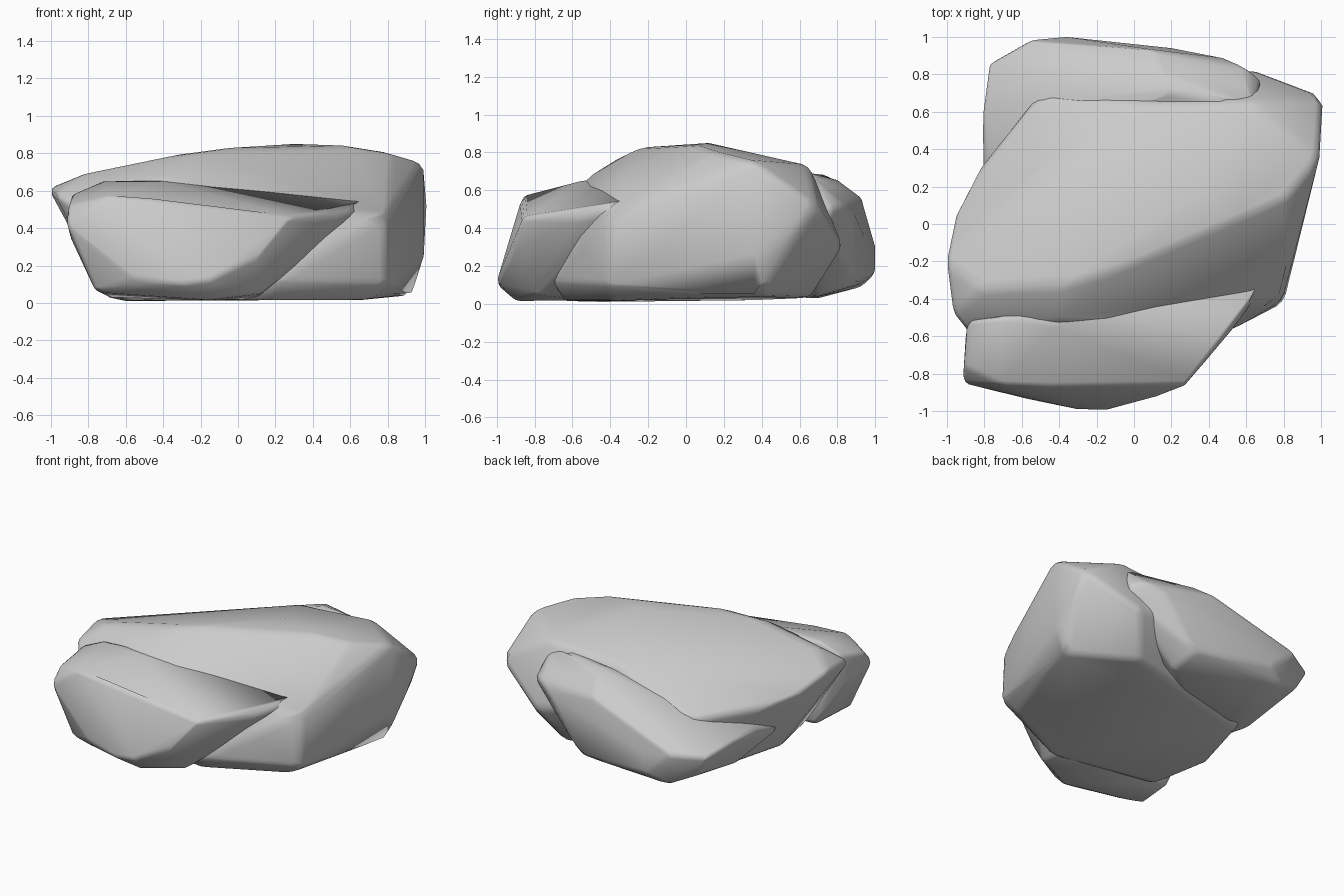
import bpy, bmesh, math


def rock(name, pts, bevel):
    """Convex boulder wrapped around a few corner points, edges worn round."""
    bm = bmesh.new()
    for p in pts:
        bm.verts.new(p)
    bmesh.ops.convex_hull(bm, input=bm.verts)
    loose = [v for v in bm.verts if not v.link_faces]
    bmesh.ops.delete(bm, geom=loose, context='VERTS')
    bmesh.ops.dissolve_limit(bm, angle_limit=math.radians(5),
                             verts=bm.verts[:], edges=bm.edges[:])
    bmesh.ops.recalc_face_normals(bm, faces=bm.faces[:])
    me = bpy.data.meshes.new(name)
    bm.to_mesh(me)
    bm.free()
    ob = bpy.data.objects.new(name, me)
    bpy.context.collection.objects.link(ob)
    bev = ob.modifiers.new("worn_edges", 'BEVEL')
    bev.width = bevel
    bev.segments = 2
    bev.limit_method = 'ANGLE'
    bev.angle_limit = math.radians(20)
    for p in me.polygons:
        p.use_smooth = True
    return ob


# Large central boulder: tilted top, overhanging left side, sloped front
rock("main_boulder", [
    # top
    (-0.40, -0.33, 0.785), (-0.10, -0.25, 0.825), (0.30, -0.08, 0.845),
    (0.60, 0.05, 0.84), (0.30, 0.12, 0.85), (0.82, 0.15, 0.805),
    (0.99, 0.35, 0.755), (0.64, 0.65, 0.73), (0.10, 0.64, 0.70),
    (-0.20, 0.64, 0.59), (-0.45, 0.70, 0.48), (-0.54, 0.67, 0.47),
    (-0.81, 0.33, 0.49), (-0.97, 0.02, 0.55), (-1.015, -0.20, 0.615),
    (-0.98, -0.48, 0.58), (-0.90, -0.58, 0.53), (-0.80, -0.35, 0.705),
    # sides
    (1.01, 0.69, 0.52), (0.97, 0.57, 0.30), (1.00, 0.40, 0.25),
    (0.64, 0.83, 0.30), (0.79, -0.41, 0.46), (0.80, -0.42, 0.10),
    (0.53, -0.56, 0.32), (0.20, -0.55, 0.52), (-0.40, -0.53, 0.66),
    (0.20, -0.71, 0.12),
    # base
    (0.93, 0.40, 0.04), (0.50, 0.66, 0.03), (0.70, -0.38, 0.015),
    (0.15, -0.65, 0.015), (-0.60, -0.50, 0.01), (-0.70, -0.10, 0.03),
    (-0.55, 0.40, 0.02), (0.0, -0.40, -0.005), (0.0, 0.30, -0.005),
], 0.04)

# Front boulder: steep face, ridge running out to a point on the right
rock("front_boulder", [
    (-0.89, -0.52, 0.58), (-0.72, -0.50, 0.655), (-0.40, -0.53, 0.655),
    (0.20, -0.52, 0.56), (0.70, -0.31, 0.545), (0.66, -0.37, 0.47),
    (0.30, -0.30, 0.50), (0.55, -0.54, 0.45), (0.28, -0.86, 0.46),
    (0.0, -0.87, 0.50), (-0.45, -0.87, 0.55), (-0.70, -0.86, 0.57),
    (-0.91, -0.76, 0.52), (-0.915, -0.85, 0.42), (-0.90, -0.60, 0.36),
    (-0.76, -0.82, 0.06), (-0.55, -0.94, 0.13),
    (-0.15, -1.0, 0.12), (-0.30, -0.995, 0.10), (0.10, -0.93, 0.24),
    (0.24, -0.86, 0.32), (0.12, -0.80, 0.05), (-0.15, -0.90, 0.015),
    (-0.70, -0.50, 0.03), (0.10, -0.50, 0.02), (0.35, -0.60, 0.26),
], 0.03)

# Back boulder: long slab leaning against the rear
rock("back_boulder", [
    (0.65, 0.62, 0.70), (0.20, 0.70, 0.69), (0.15, 0.80, 0.66),
    (-0.25, 0.68, 0.57), (-0.55, 0.60, 0.45), (-0.80, 0.33, 0.36),
    (-0.815, 0.60, 0.36), (-0.80, 0.04, 0.25), (-0.78, 0.86, 0.33),
    (-0.57, 0.98, 0.34), (-0.36, 1.0, 0.30), (-0.36, 1.0, 0.16),
    (-0.50, 0.93, 0.09), (-0.70, 0.84, 0.18), (-0.67, 0.39, 0.08),
    (0.20, 0.94, 0.36), (0.10, 0.93, 0.56), (0.48, 0.89, 0.46),
    (0.60, 0.84, 0.52), (0.68, 0.77, 0.50), (0.67, 0.73, 0.40),
    (0.22, 0.90, 0.10), (0.25, 0.70, 0.04), (-0.40, 0.70, 0.03),
    (-0.55, 0.10, 0.05), (0.40, 0.40, 0.30),
], 0.035)
